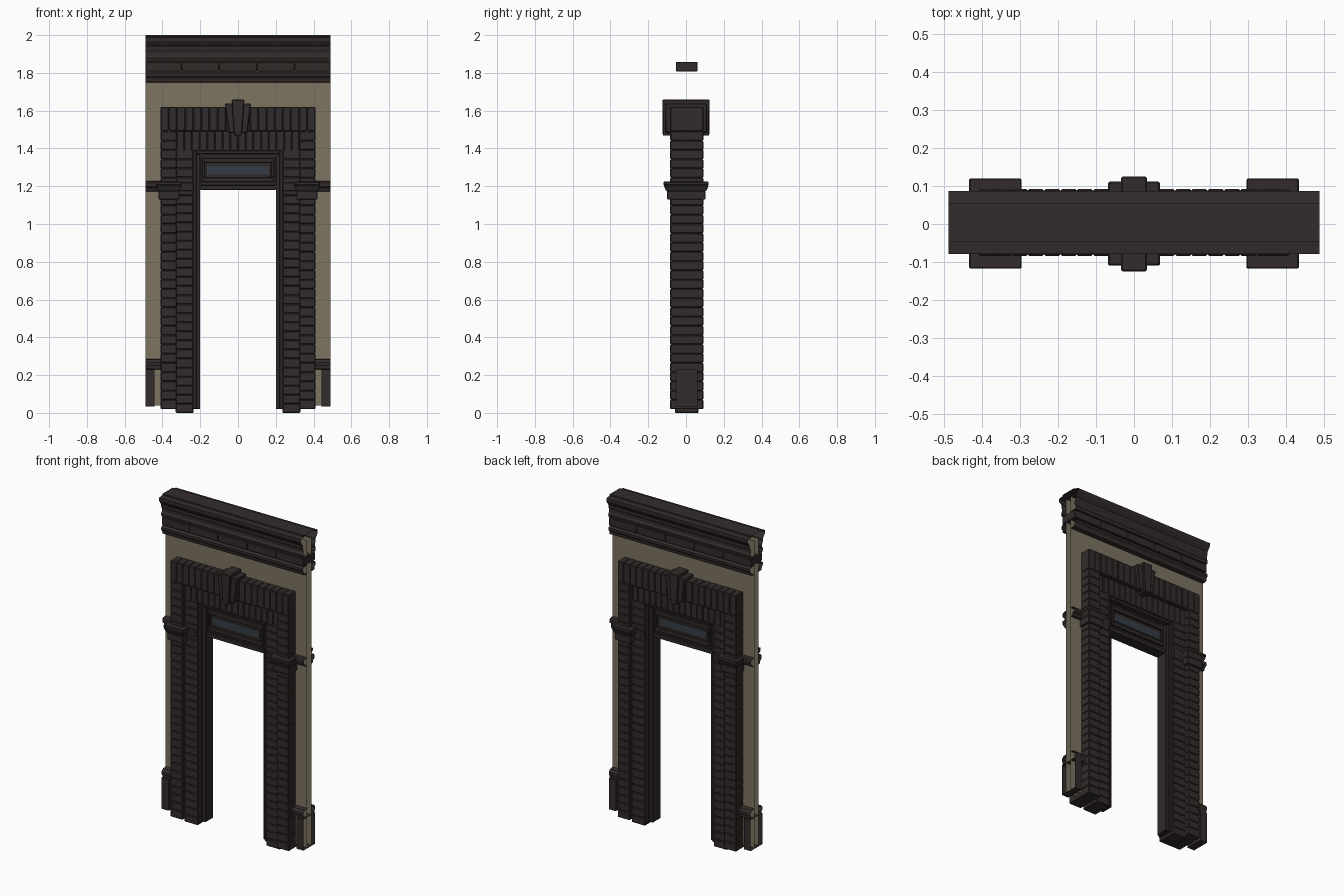
import bpy, bmesh

if "Cube" in bpy.data.objects:
    bpy.data.objects.remove(bpy.data.objects["Cube"])

YC = 0.004  # depth centre of the wall


def mat(name, c):
    m = bpy.data.materials.new(name)
    m.diffuse_color = (*c, 1)
    m.use_nodes = True
    m.node_tree.nodes["Principled BSDF"].inputs["Base Color"].default_value = m.diffuse_color
    return m


STONE = mat("dark_brown_stone", (0.034, 0.0245, 0.0245))
FRAME = mat("dark_door_frame", (0.030, 0.022, 0.022))
WALL = mat("tan_plaster", (0.205, 0.172, 0.12))
GLASS = mat("blue_grey_glass", (0.036, 0.046, 0.06))


def finish(name, bm, m, bevel=0):
    me = bpy.data.meshes.new(name)
    bm.to_mesh(me)
    bm.free()
    ob = bpy.data.objects.new(name, me)
    bpy.context.collection.objects.link(ob)
    me.materials.append(m)
    if bevel:
        b = ob.modifiers.new("bevel", "BEVEL")
        b.width = bevel
        b.segments = 1
    return ob


def wedge(bm, x0, x1, z0, z1, d, taper=0.0, dtaper=0.0, yc=YC):
    """Box through the wall, half depth d; the bottom shrinks by the tapers."""
    rings = []
    for z, t, e in ((z0, taper, dtaper), (z1, 0, 0)):
        rings.append([bm.verts.new((x, yc + y, z)) for x, y in (
            (x0 + t, -d + e), (x1 - t, -d + e), (x1 - t, d - e), (x0 + t, d - e))])
    lo, hi = rings
    bm.faces.new(lo[::-1])
    bm.faces.new(hi)
    for i in range(4):
        j = (i + 1) % 4
        bm.faces.new((lo[i], lo[j], hi[j], hi[i]))


def boxes(name, m, items, bevel=0, yc=YC):
    bm = bmesh.new()
    for it in items:
        wedge(bm, *it, yc=yc)
    return finish(name, bm, m, bevel)


def both(items):
    """Mirror boxes across x = 0."""
    return [q for x0, x1, *r in items for q in ((x0, x1, *r), (-x1, -x0, *r))]


def strip(name, m, profile, spans):
    """Open-ended moulding: profile (offset, z) swept along x on front and back."""
    bm = bmesh.new()
    for x0, x1 in spans:
        for s in (-1, 1):
            prev = None
            for d, z in profile:
                cur = [bm.verts.new((x, YC + s * d, z)) for x in (x0, x1)]
                if prev:
                    f = (prev[0], cur[0], cur[1], prev[1])
                    bm.faces.new(f[::-1] if s < 0 else f)
                prev = cur
    return finish(name, bm, m)


# Plaster wall: thin front and back skins around the opening
W = 0.021
SIDES = ((-0.49, -0.41), (0.41, 0.49))
strip("wall_sides", WALL, [(W, 0.04), (W, 1.45)], ((-0.49, -0.30), (0.30, 0.49)))
strip("wall_top", WALL, [(W, 1.45), (W, 1.96)], ((-0.49, 0.49),))

# Cornice with frieze blocks
FULL = ((-0.49, 0.49),)
strip("cornice", STONE, [(W, 1.86), (0.060, 1.862), (0.064, 1.88), (0.056, 1.895),
                         (0.056, 1.91), (0.062, 1.925), (0.062, 1.94), (0.074, 1.955),
                         (0.083, 1.97), (0.083, 1.988), (0.05, 1.992), (0.05, 2.0),
                         (0.0, 2.0)], FULL)
strip("frieze_moulding", STONE, [(W, 1.75), (0.050, 1.752), (0.053, 1.77), (0.062, 1.78),
                                 (0.062, 1.795), (0.052, 1.803), (W, 1.806)], FULL)
cuts = [-0.49, -0.3, -0.1, 0.1, 0.3, 0.49]
boxes("frieze_blocks", STONE,
      [(a, b, 1.808, 1.858, 0.057) for a, b in zip(cuts, cuts[1:])], 0.003)

# Wall rail and plinth cap mouldings beside the brickwork
strip("wall_rail", STONE, [(W, 1.172), (0.034, 1.175), (0.038, 1.19), (0.052, 1.198),
                           (0.052, 1.218), (0.044, 1.226), (W, 1.228)], SIDES)
strip("plinth_cap", STONE, [(W, 0.23), (0.052, 0.232), (0.052, 0.245), (0.058, 0.255),
                            (0.058, 0.268), (0.046, 0.282), (W, 0.286)], SIDES)

# Plinth blocks, open on the outer end
bm = bmesh.new()
for it in both([(0.442, 0.49, 0.035, 0.23, 0.057)]):
    wedge(bm, *it)
bm.normal_update()
outer = [f for f in bm.faces if abs(f.calc_center_median().x) > 0.489]
bmesh.ops.delete(bm, geom=outer, context="FACES_ONLY")
finish("plinth_blocks", bm, STONE)


# Brick pillars: outer tall course and slimmer inner course
def column(x0, x1, z0, z1, d, n):
    h = (z1 - z0) / n
    return both([(x0, x1, z0 + i * h, z0 + (i + 1) * h, d) for i in range(n)])


boxes("outer_brick_pillars", STONE, column(0.325, 0.41, 0.02, 1.49, 0.088, 30), 0.004)
boxes("inner_brick_pillars", STONE, column(0.236, 0.33, 0.0, 1.392, 0.063, 29), 0.004)


# Soldier courses above the door
def soldiers(w, z0, z1, d, n):
    s = 2 * w / n
    return [(-w + i * s, -w + (i + 1) * s, z0, z1, d) for i in range(n)]


boxes("upper_soldier_course", STONE, soldiers(0.41, 1.49, 1.62, 0.088, 19), 0.004)
boxes("lower_soldier_course", STONE, soldiers(0.325, 1.386, 1.495, 0.063, 16), 0.004)

# Keystone: tapered core and lower flanks
boxes("keystone_core", STONE, [(-0.034, 0.034, 1.468, 1.658, 0.125, 0.014, 0.002)], 0.004, 0)
boxes("keystone_flanks", STONE, [(-0.069, 0.069, 1.482, 1.638, 0.111, 0.02, 0.002)], 0.004, 0.001)

# Imposts on the pillars
boxes("imposts", STONE, both([
    (0.31, 0.42, 1.13, 1.175, 0.102),
    (0.297, 0.435, 1.175, 1.205, 0.119, 0.012, 0.012),
    (0.297, 0.435, 1.205, 1.224, 0.119),
    (0.236, 0.33, 1.175, 1.22, 0.072, 0.0, 0.006)]), 0.003, 0.001)

# Door frame: stepped jambs, head and transom rails
boxes("door_jambs", FRAME, both([
    (0.22, 0.242, 0.02, 1.39, 0.052),
    (0.20, 0.222, 0.02, 1.37, 0.038)]), 0.002)
boxes("door_head", FRAME, [
    (-0.22, 0.22, 1.37, 1.39, 0.052),
    (-0.20, 0.20, 1.18, 1.205, 0.034),
    (-0.20, 0.20, 1.205, 1.37, 0.021)], 0.002)

# Raised frame around the transom light
boxes("transom_frame", STONE, [
    (-0.19, 0.19, 1.325, 1.35, 0.034),
    (-0.19, 0.19, 1.222, 1.247, 0.034)] + both([(0.175, 0.19, 1.247, 1.325, 0.034)]), 0.003)
boxes("transom_glass", GLASS, [(-0.163, 0.163, 1.262, 1.306, 0.024)])
